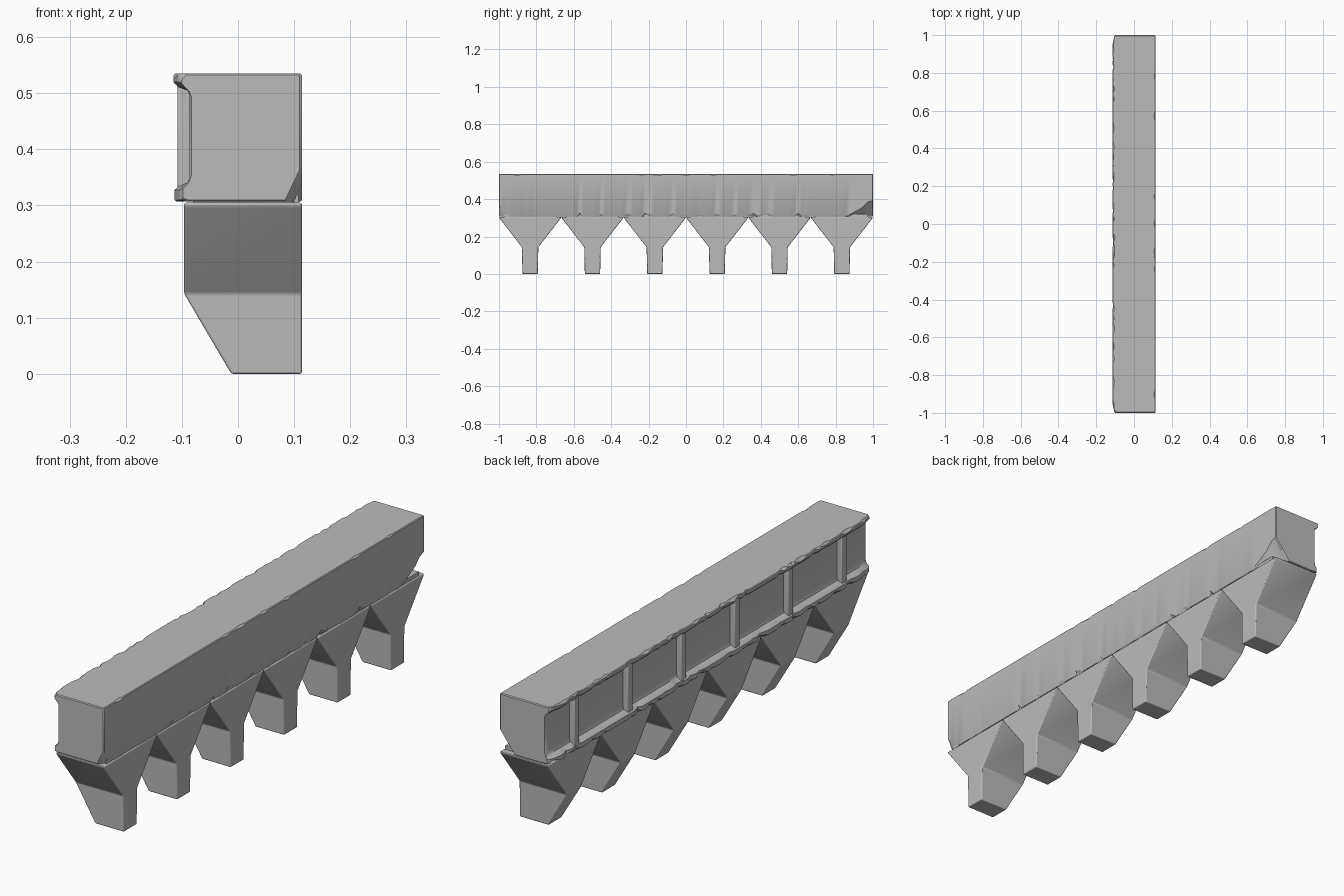
import bpy, bmesh, math, random

random.seed(7)
cube = bpy.data.objects.get("Cube")
if cube:
    bpy.data.objects.remove(cube, do_unlink=True)

stone = bpy.data.materials.new("grey_stone")
stone.use_nodes = True
grey = (0.5, 0.5, 0.5, 1)
stone.diffuse_color = grey
stone.node_tree.nodes["Principled BSDF"].inputs["Base Color"].default_value = grey

RIGHT, LEFT, PANEL = 0.114, -0.115, -0.086
BOTTOM, TOP = 0.307, 0.535
PITCH = 1 / 3
CENTRES = [(i - 2.5) * PITCH for i in range(6)]


def loft(name, rings, bevel=0):
    """Skin a list of equal closed rings and cap both ends."""
    bm = bmesh.new()
    loops = [[bm.verts.new(p) for p in ring] for ring in rings]
    n = len(loops[0])
    for a, b in zip(loops, loops[1:]):
        for i in range(n):
            j = (i + 1) % n
            bm.faces.new((a[i], a[j], b[j], b[i]))
    bm.faces.new(loops[0])
    bm.faces.new(loops[-1])
    bmesh.ops.recalc_face_normals(bm, faces=bm.faces)
    mesh = bpy.data.meshes.new(name)
    bm.to_mesh(mesh)
    bm.free()
    mesh.materials.append(stone)
    ob = bpy.data.objects.new(name, mesh)
    bpy.context.collection.objects.link(ob)
    if bevel:
        mod = ob.modifiers.new("worn_edges", "BEVEL")
        mod.width = bevel
        mod.segments = 3
        mod.limit_method = "ANGLE"
        mod.angle_limit = math.radians(20)
    bpy.ops.object.select_all(action="DESELECT")
    ob.select_set(True)
    bpy.context.view_layer.objects.active = ob
    bpy.ops.object.shade_smooth_by_angle(angle=math.radians(32))
    return ob


def box(name, x0, x1, y, half, z0, z1, bevel=0):
    return loft(name, [[(x0, y - half, z), (x1, y - half, z),
                        (x1, y + half, z), (x0, y + half, z)]
                       for z in (z0, z1)], bevel)


def chip(chance, size):
    return 0.003 + (random.uniform(0.3, 1) * size if random.random() < chance else 0)


def beam_section(y):
    """Channel profile whose corners are chipped by varying amounts."""
    back = max(0, (y - 0.86) / 0.14)
    front = max(0, (-y - 0.93) / 0.07)
    low = chip(0.25, 0.018)
    low_x = low * 0.6 + 0.06 * back + 0.02 * front
    low_z = low + 0.075 * back + 0.045 * front
    top = chip(0.1, 0.006)
    lip_top = chip(0.25, 0.009)
    lip_low = chip(0.3, 0.012)
    worn = 0.012 * max(0, (abs(y) - 0.95) / 0.05)
    upper = LEFT + worn + chip(0.2, 0.008) - 0.003
    lower = LEFT + worn + 0.002 + chip(0.25, 0.01) - 0.003
    base = 0.03 * back + 0.008 * front
    points = [
        (RIGHT - low_x, BOTTOM), (RIGHT, BOTTOM + low_z),
        (RIGHT, TOP - top), (RIGHT - top, TOP),
        (upper + lip_top, TOP), (upper, TOP - lip_top),
        (upper, 0.520), (upper + 0.008, 0.511), (PANEL - 0.004, 0.505), (PANEL, 0.496),
        (PANEL, 0.352), (PANEL - 0.004, 0.341), (lower + 0.008, 0.335), (lower, 0.328),
        (lower, BOTTOM + lip_low), (lower + lip_low + base, BOTTOM),
    ]
    return [(x, y, z) for x, z in points]


# Long chipped beam with a channel along its left-hand side
steps = 84
inner = [-0.996 + 1.992 * (i + random.uniform(-0.3, 0.3) * (0 < i < steps)) / steps
         for i in range(steps + 1)]
rings = [beam_section(y) for y in inner]


def end_cap(ring, y):
    """Slightly smaller end ring that softens the end edges."""
    return [(x * 0.965, y, 0.42 + (z - 0.42) * 0.975) for x, _, z in ring]


loft("beam", [end_cap(rings[0], -1)] + rings + [end_cap(rings[-1], 1)])

for i, y in enumerate(CENTRES, 1):
    # Upright rib inside the channel
    box(f"channel_rib_{i}", -0.108, PANEL + 0.01, y, 0.016, 0.32, 0.52, 0.004)
    # Neck joining the tooth to the beam
    box(f"tooth_neck_{i}", -0.08, RIGHT - 0.006, y, 0.14, 0.28, 0.32)
    # Tapered tooth: wide head, narrow foot, sloped lower left-hand side
    levels = [(0, -0.012, 0.041), (0.143, -0.096, 0.044),
              (0.298, -0.096, 0.164), (0.305, -0.096, 0.166)]
    loft(f"tooth_{i}",
         [[(x, y - h, z), (RIGHT, y - h, z), (RIGHT, y + h, z), (x, y + h, z)]
          for z, x, h in levels], 0.007)
